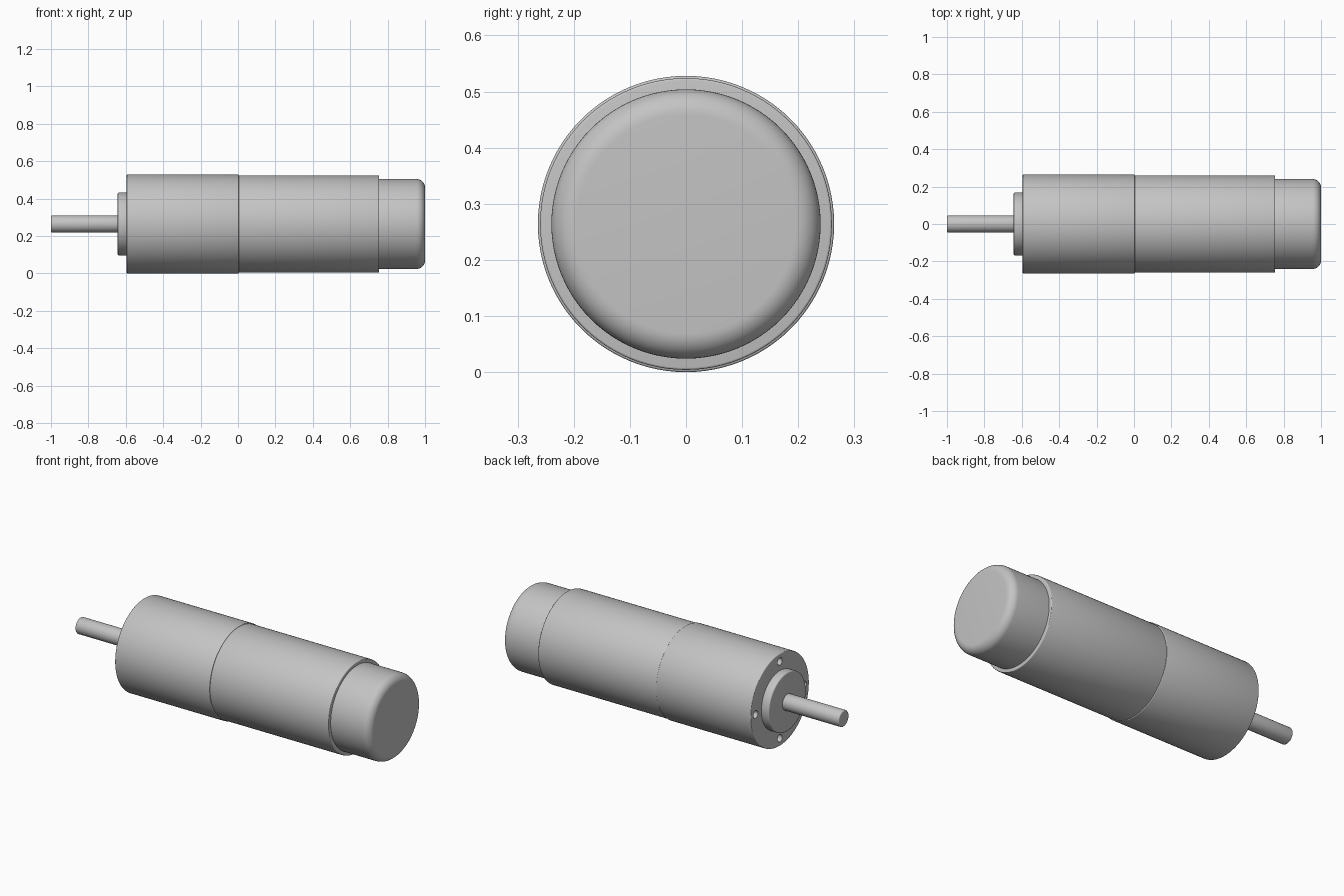
import bpy, bmesh, math

if "Cube" in bpy.data.objects:
    bpy.data.objects.remove(bpy.data.objects["Cube"], do_unlink=True)

AXIS_Z = 0.264
SEGMENTS = 96

metal = bpy.data.materials.new("grey metal")
metal.use_nodes = True
colour = (0.55, 0.55, 0.55, 1)
metal.diffuse_color = colour
metal.node_tree.nodes["Principled BSDF"].inputs["Base Color"].default_value = colour


def rounded(x, radius, fillet, side, steps):
    """Profile points for a rounded rim; side is -1 at the left end, +1 at the right."""
    pts = []
    for i in range(steps + 1):
        a = math.pi / 2 * i / steps
        pts.append((x - side * fillet * (1 - math.sin(a)),
                    radius - fillet * (1 - math.cos(a))))
    return pts if side > 0 else pts[::-1]


def turned(name, x0, x1, radius, left=0.004, right=0.004, steps=3, segments=SEGMENTS,
           y=0, z=AXIS_Z):
    """Solid of revolution along x with filleted rims."""
    profile = rounded(x0, radius, left, -1, steps) + rounded(x1, radius, right, 1, steps)
    bm = bmesh.new()
    rings = []
    for px, r in profile:
        angles = [2 * math.pi * i / segments for i in range(segments)]
        rings.append([bm.verts.new((px, y + r * math.cos(a), z + r * math.sin(a)))
                      for a in angles])
    for a, b in zip(rings, rings[1:]):
        for i in range(segments):
            j = (i + 1) % segments
            bm.faces.new((a[i], a[j], b[j], b[i]))
    bm.faces.new(rings[0])
    bm.faces.new(rings[-1])
    bmesh.ops.recalc_face_normals(bm, faces=bm.faces)
    mesh = bpy.data.meshes.new(name)
    bm.to_mesh(mesh)
    bm.free()
    mesh.materials.append(metal)
    obj = bpy.data.objects.new(name, mesh)
    bpy.context.collection.objects.link(obj)
    return obj


# Main turned parts, from the output end to the rear
shaft = turned("output_shaft", -1.0, -0.59, 0.046, left=0.006, segments=48)
boss = turned("front_boss", -0.643, -0.585, 0.168, left=0.006)
gearbox = turned("gearbox_housing", -0.595, 0.005, 0.264)
can = turned("motor_can", 0.0, 0.755, 0.26)
cap = turned("rear_cap", 0.75, 1.0, 0.24, right=0.045, steps=10)

# Four mounting holes in the gearbox face
for i in range(4):
    a = math.pi / 2 * i
    cutter = turned(f"mounting_hole_cutter_{i + 1}", -0.65, -0.5, 0.021, segments=32,
                    y=0.22 * math.cos(a), z=AXIS_Z + 0.22 * math.sin(a))
    cutter.hide_render = True
    cutter.hide_set(True)
    cut = gearbox.modifiers.new(f"mounting_hole_{i + 1}", "BOOLEAN")
    cut.operation = "DIFFERENCE"
    cut.solver = "EXACT"
    cut.object = cutter

# Bake the holes, then drop the cutters
bpy.context.view_layer.update()
drilled = bpy.data.meshes.new_from_object(
    gearbox.evaluated_get(bpy.context.evaluated_depsgraph_get()))
gearbox.modifiers.clear()
gearbox.data = drilled
for obj in [o for o in bpy.data.objects if o.name.startswith("mounting_hole_cutter")]:
    bpy.data.objects.remove(obj, do_unlink=True)

# Smooth the round surfaces and keep the rims crisp
bpy.ops.object.select_all(action="DESELECT")
for obj in (shaft, boss, gearbox, can, cap):
    obj.select_set(True)
bpy.context.view_layer.objects.active = gearbox
bpy.ops.object.shade_smooth_by_angle(angle=math.radians(35))
